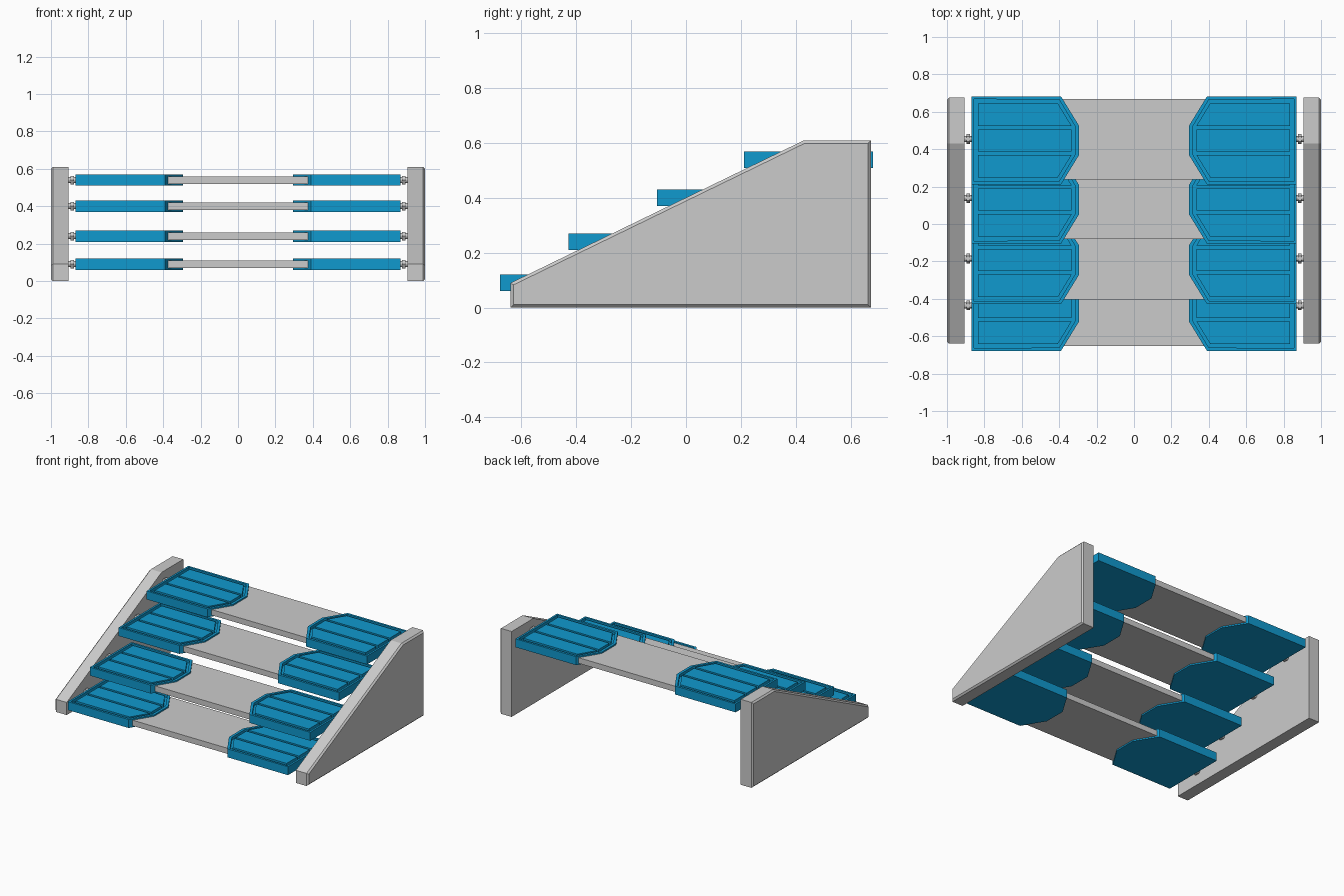
import bpy, bmesh, math
from mathutils import Matrix

if "Cube" in bpy.data.objects:
    bpy.data.objects.remove(bpy.data.objects["Cube"])

BLUE = bpy.data.materials.new("blue_pad")
BLUE.diffuse_color = (0.005, 0.32, 0.62, 1)
BLUE.use_nodes = True
BLUE.node_tree.nodes["Principled BSDF"].inputs["Base Color"].default_value = BLUE.diffuse_color


def add_prism(bm, pts, vec):
    """Extrude a closed 3D outline along vec; return the far cap."""
    base = bm.faces.new([bm.verts.new(p) for p in pts])
    ext = bmesh.ops.extrude_face_region(bm, geom=[base], use_keep_orig=True)["geom"]
    verts = [g for g in ext if isinstance(g, bmesh.types.BMVert)]
    bmesh.ops.translate(bm, verts=verts, vec=vec)
    return [g for g in ext if isinstance(g, bmesh.types.BMFace)][0]


def finish(name, bm, mirror=True, mat=None):
    bmesh.ops.recalc_face_normals(bm, faces=bm.faces)
    me = bpy.data.meshes.new(name)
    bm.to_mesh(me)
    bm.free()
    ob = bpy.data.objects.new(name, me)
    bpy.context.collection.objects.link(ob)
    if mat:
        me.materials.append(mat)
    if mirror:
        ob.modifiers.new("mirror", "MIRROR").use_mirror_merge = False
    return ob


def inner_x(y, start):
    """Tapered inner end of a pad at depth y."""
    return start + max(0, abs(y) - 0.08) * 0.613


def pad_outline(y0, y1, start, end):
    ys = [y0] + [b for b in (-0.08, 0.08) if y0 < b < y1] + [y1]
    return [(end, y0), *[(inner_x(y, start), y) for y in ys], (end, y1)]


# Sloped side panels, chamfered around the outer face
bm = bmesh.new()
profile = [(-0.64, 0), (0.675, 0), (0.675, 0.61), (0.43, 0.61), (-0.64, 0.09)]
cap = add_prism(bm, [(0.905, y, z) for y, z in profile], (0.095, 0, 0))
bmesh.ops.recalc_face_normals(bm, faces=bm.faces)
bmesh.ops.bevel(bm, geom=list(cap.edges), offset=0.011, segments=1, affect="EDGES")
finish("side_panel", bm)

steps = [(-0.443, 0.09), (-0.193, 0.24), (0.13, 0.40), (0.447, 0.54)]
for i, (yc, zc) in enumerate(steps, 1):
    # Grey tread, its ends tucked inside the pad rims
    bm = bmesh.new()
    right = [(0.385, -0.21), (0.305, -0.08), (0.305, 0.08), (0.39, 0.22)]
    outline = right + [(-x, y) for x, y in reversed(right)]
    add_prism(bm, [(x, y + yc, zc - 0.02) for x, y in outline], (0, 0, 0.04))
    finish(f"tread_{i}", bm, mirror=False)

    # Blue end pads: shell with a recessed top
    bm = bmesh.new()
    cap = add_prism(bm, [(x, y + yc, zc - 0.03)
                         for x, y in pad_outline(-0.235, 0.235, 0.295, 0.87)], (0, 0, 0.06))
    bmesh.ops.recalc_face_normals(bm, faces=bm.faces)
    bmesh.ops.inset_region(bm, faces=[cap], thickness=0.02)
    floor = bmesh.ops.extrude_discrete_faces(bm, faces=[cap])["faces"][0]
    bmesh.ops.translate(bm, verts=floor.verts, vec=(0, 0, -0.02))
    finish(f"pad_{i}", bm, mat=BLUE)

    # Three grip strips set into each pad
    bm = bmesh.new()
    for y0, y1 in ((-0.198, -0.077), (-0.059, 0.059), (0.077, 0.198)):
        add_prism(bm, [(x, y + yc, zc + 0.008)
                       for x, y in pad_outline(y0, y1, 0.335, 0.833)], (0, 0, 0.022))
    finish(f"grip_strips_{i}", bm, mat=BLUE)

    # Shaft and hex nut joining pad to side panel
    bm = bmesh.new()
    for sides, r, x0, x1 in ((12, 0.016, 0.86, 0.915), (6, 0.026, 0.877, 0.896)):
        m = Matrix.Translation(((x0 + x1) / 2, yc + 0.008, zc)) @ Matrix.Rotation(math.pi / 2, 4, "Y")
        bmesh.ops.create_cone(bm, cap_ends=True, segments=sides, radius1=r, radius2=r,
                              depth=x1 - x0, matrix=m)
    finish(f"bolt_{i}", bm)
